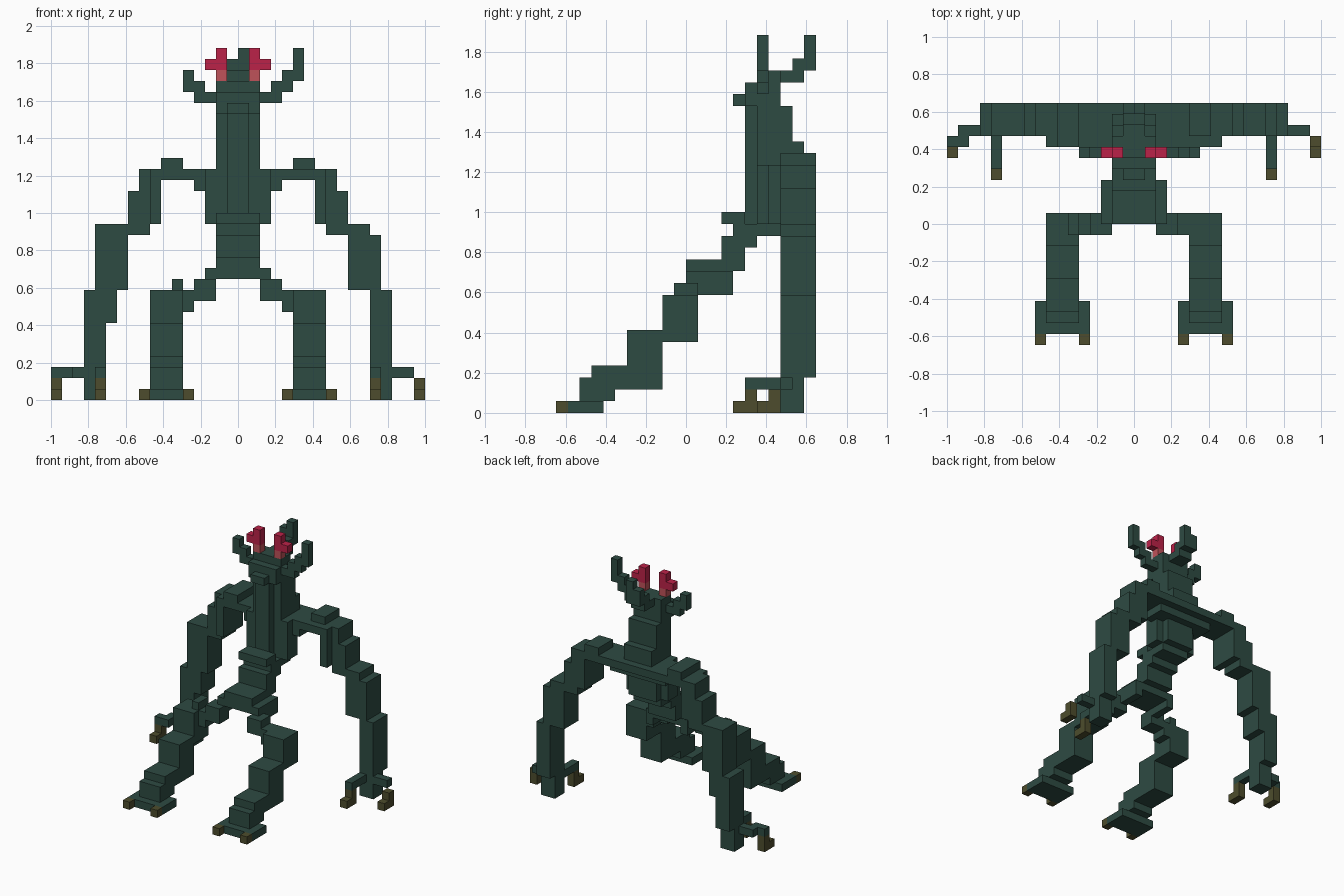
import bpy
import bmesh
from mathutils import Matrix, Vector

cube = bpy.data.objects.get("Cube")
if cube:
    bpy.data.objects.remove(cube, do_unlink=True)

U = 2 / 34  # edge length of one block


def material(name, rgb):
    m = bpy.data.materials.new(name)
    m.diffuse_color = (*rgb, 1)
    m.use_nodes = True
    bsdf = m.node_tree.nodes["Principled BSDF"]
    bsdf.inputs["Base Color"].default_value = (*rgb, 1)
    bsdf.inputs["Roughness"].default_value = 0.9
    return m


GREEN = material("dark green", (0.027, 0.070, 0.055))
RED = material("crimson", (0.50, 0.016, 0.066))
PINK = material("pale red", (0.52, 0.085, 0.10))
OLIVE = material("olive claw", (0.075, 0.073, 0.026))


def part(name, mat, boxes, flip=False):
    """Boxes are (x0, x1, y0, y1, z0, z1) in block units; flip mirrors x."""
    bm = bmesh.new()
    for x0, x1, y0, y1, z0, z1 in boxes:
        if flip:
            x0, x1 = -x1, -x0
        centre = Vector((x0 + x1, y0 + y1, z0 + z1)) * U / 2
        size = Vector((x1 - x0, y1 - y0, z1 - z0)) * U
        bmesh.ops.create_cube(
            bm, size=1, matrix=Matrix.Translation(centre) @ Matrix.Diagonal((*size, 1)))
    mesh = bpy.data.meshes.new(name)
    bm.to_mesh(mesh)
    bm.free()
    mesh.materials.append(mat)
    obj = bpy.data.objects.new(name, mesh)
    bpy.context.collection.objects.link(obj)
    return obj


# Trunk
part("pelvis", GREEN, [
    (-3, 3, 0, 4, 11, 12),
    (-2, 2, 0, 4, 12, 13),
    (-2, 2, 3, 5, 12, 15),
])
part("waist", GREEN, [
    (-2, 2, 3, 6, 14, 15),
    (-2, 2, 4, 8, 15, 16),
    (-2, 2, 3, 5, 16, 17),
])
part("chest", GREEN, [
    (-1, 1, 5, 6, 16, 26),
    (-2, 2, 6, 9, 16, 26),
    (-3, 3, 6, 8, 16, 21),
    (-2, 2, 8, 10, 19, 23),
])
part("shoulder_bar", GREEN, [
    (-9, 9, 8, 11, 20, 21),
    (-4, 4, 8, 10, 19, 20),
    (-4, 4, 7, 8, 19, 21),
])

# Head and horns
part("head", GREEN, [
    (-2, 2, 5, 8, 26, 28),
    (-1, 1, 4, 5, 26, 27),
    (-2, 2, 6, 8, 28, 29),
])
part("back_horn", GREEN, [
    (-1, 1, 8, 10, 28, 29),
    (-1, 1, 9, 11, 29, 30),
    (-1, 1, 10, 11, 30, 31),
    (0, 1, 10, 11, 31, 32),
])
part("left_horn", GREEN, [
    (2, 4, 6, 7, 27, 28),
    (3, 5, 6, 7, 28, 29),
    (4, 6, 6, 7, 29, 30),
    (5, 6, 6, 7, 30, 32),
])
part("right_horn", GREEN, [
    (-4, -2, 6, 7, 27, 28),
    (-5, -3, 6, 7, 28, 29),
    (-5, -4, 6, 7, 29, 30),
])

# Paired parts, written for the left side and mirrored
for side, flip in (("left", False), ("right", True)):
    # Eyes
    part(side + "_eye_base", PINK, [(1, 2, 6, 7, 29, 30)], flip)
    part(side + "_eye", RED, [(1, 2, 6, 7, 30, 32), (2, 3, 6, 7, 30, 31)], flip)

    # Arm, stepping outward and down
    part(side + "_upper_arm", GREEN, [
        (5, 7, 7, 11, 20, 22) if flip else (5, 7, 8, 11, 20, 22),
        (4, 8, 7, 8, 20, 21),
        (7, 8, 7, 11, 16, 20),
        (8, 9, 8, 11, 15, 20),
        (9, 10, 8, 11, 15, 19),
    ], flip)
    part(side + "_forearm", GREEN, [
        (10, 13 if flip else 12, 8, 11, 15, 16),
        (10, 13, 8, 11, 10, 15),
        (11 if flip else 12, 13, 8, 11, 7, 10),
        (12, 14, 8, 11, 3, 10),
    ], flip)

    # Hand with two hooked fingers
    part(side + "_hand", GREEN, [
        (12, 14, 8, 10, 0, 3),
        (12, 13, 5, 8, 2, 3),
        (14, 16, 8, 9, 2, 3),
    ] + ([(15, 17, 7, 8, 2, 3)] if flip else []), flip)
    part(side + "_hand_claws", OLIVE, [
        (12, 13, 5, 6, 0, 2),
        (12, 13, 4, 5, 0, 1),
        (16, 17, 7, 8, 0, 2),
        (16, 17, 6, 7, 0, 1),
    ], flip)

    # Leg, stepping forward and down
    part(side + "_hip", GREEN, [
        (2, 3, 0, 4, 10, 11),
        (2, 4, -1, 1, 10, 11),
        (2, 8, -1, 1, 9, 10),
        (4, 5, -1, 1, 8, 9),
    ] + ([(5, 6, -1, 1, 10, 11)] if flip else []), flip)
    part(side + "_knee", GREEN, [(5, 8, -2, 1, 6, 10)], flip)
    part(side + "_shin", GREEN, [
        (5, 8, -5, -2, 2, 7),
        (5, 8, -8, -5, 2, 4),
    ], flip)
    part(side + "_foot", GREEN, [
        (4, 9, -10, -7, 0, 1),
        (5, 8, -9, -6, 1, 2),
        (5, 8, -9, -8, 2, 3),
    ], flip)
    part(side + "_foot_claws", OLIVE, [
        (4, 5, -11, -10, 0, 1),
        (8, 9, -11, -10, 0, 1),
    ], flip)
